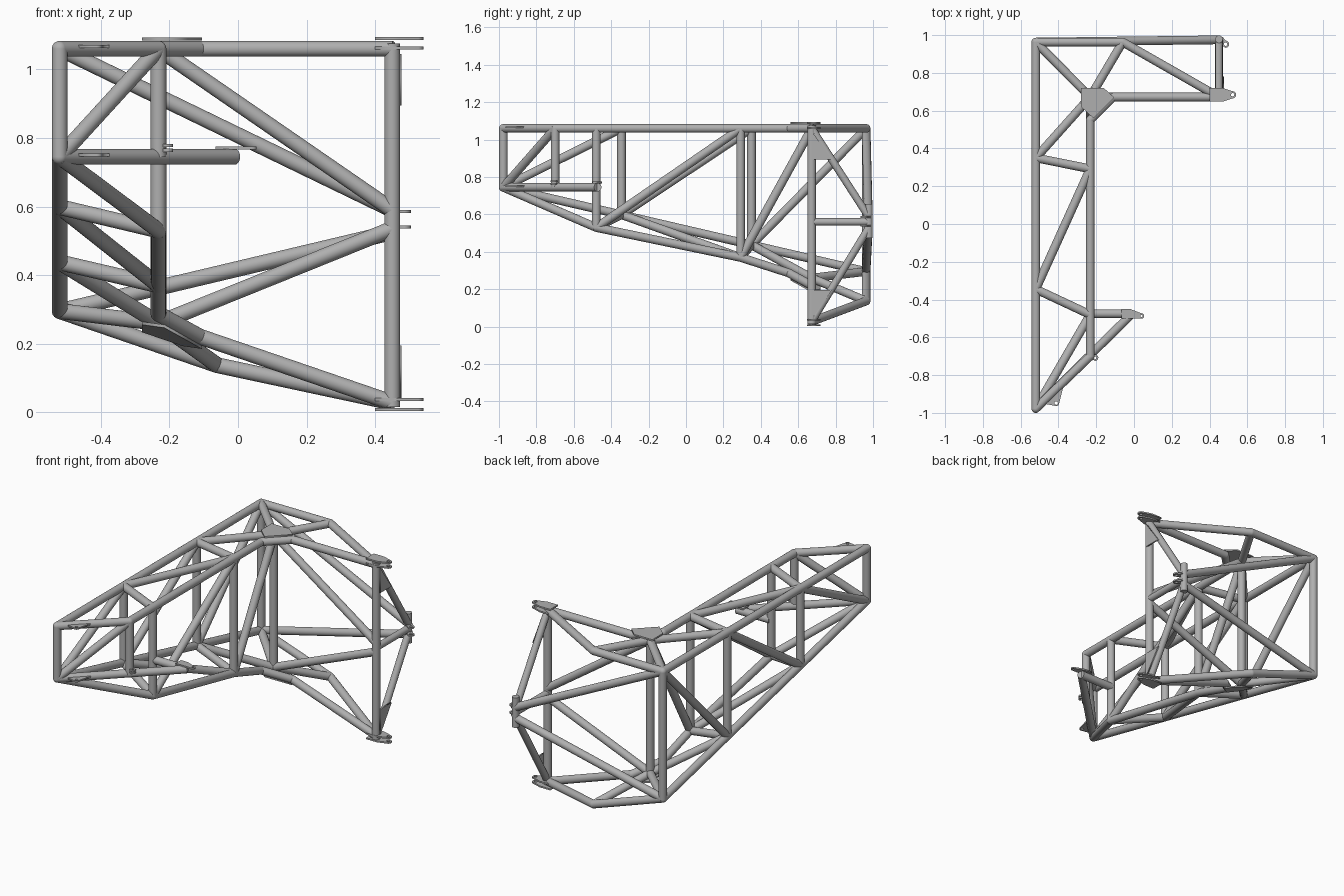
import bpy, bmesh
from math import sin, cos, pi, radians
from mathutils import Vector, Matrix

cube = bpy.data.objects.get("Cube")
if cube:
    bpy.data.objects.remove(cube, do_unlink=True)

steel = bpy.data.materials.new("grey steel")
steel.use_nodes = True
GREY = (0.43, 0.43, 0.43, 1)
steel.diffuse_color = GREY
steel.node_tree.nodes["Principled BSDF"].inputs["Base Color"].default_value = GREY

R = 0.023       # tube radius
THICK = 0.009   # plate thickness


def add_object(name, mesh):
    mesh.materials.clear()
    mesh.materials.append(steel)
    obj = bpy.data.objects.new(name, mesh)
    bpy.context.collection.objects.link(obj)
    return obj


def tubes(name, *paths, radius=R):
    """Round tubes along each path, with a ball at every bend."""
    bm = bmesh.new()
    for path in paths:
        pts = [Vector(p) for p in path]
        for a, b in zip(pts, pts[1:]):
            d = b - a
            m = Matrix.Translation((a + b) / 2) @ d.to_track_quat('Z', 'Y').to_matrix().to_4x4()
            bmesh.ops.create_cone(bm, cap_ends=True, segments=24, radius1=radius,
                                  radius2=radius, depth=d.length, matrix=m)
        for p in pts[1:-1]:
            bmesh.ops.create_uvsphere(bm, u_segments=24, v_segments=12, radius=radius,
                                      matrix=Matrix.Translation(p))
    mesh = bpy.data.meshes.new(name)
    bm.to_mesh(mesh)
    bm.free()
    obj = add_object(name, mesh)
    bpy.ops.object.select_all(action='DESELECT')
    obj.select_set(True)
    bpy.context.view_layer.objects.active = obj
    bpy.ops.object.shade_smooth_by_angle(angle=radians(40))


def circle(c, r, start=0, sweep=2 * pi, n=16):
    return [(c[0] + r * cos(start + sweep * i / n), c[1] + r * sin(start + sweep * i / n))
            for i in range(n + (sweep < 6))]


def plate(name, outline, matrix, hole=None, hole_radius=0.009):
    """Flat plate cut from an outline, with an optional bolt hole."""
    curve = bpy.data.curves.new(name, 'CURVE')
    curve.dimensions = '2D'
    curve.fill_mode = 'BOTH'
    curve.extrude = THICK / 2
    for loop in [outline] + ([circle(hole, hole_radius)] if hole else []):
        s = curve.splines.new('POLY')
        s.points.add(len(loop) - 1)
        for p, co in zip(s.points, loop):
            p.co = (co[0], co[1], 0, 1)
        s.use_cyclic_u = True
    temp = bpy.data.objects.new(name + " outline", curve)
    mesh = bpy.data.meshes.new_from_object(temp)
    bpy.data.objects.remove(temp)
    mesh.transform(matrix)
    add_object(name, mesh)


def at_height(z):
    return Matrix.Translation((0, 0, z))


# Frame stations
XO, XI, XP = -0.52, -0.232, 0.45
TOP, LOW, MID = 1.06, 0.745, 0.56
YF, YB, YC = -0.977, 0.963, 0.672


def outer(y, top):
    """Point on the outer side; its lower rail slopes down to the back."""
    return (XO, y, TOP if top else LOW - (y - YF) * 0.232)


front_top, front_low = outer(YF, True), outer(YF, False)
back_top, back_low = outer(YB, True), outer(YB, False)
o1, o2 = -0.345, 0.35
i1, i2 = -0.48, 0.292
inner_low = {i1: 0.53, i2: 0.37}


def inner(y, top):
    return (XI, y, TOP if top else inner_low[y])


post_top, post_low, post_mid = (XP, YC, TOP), (XP, YC, 0.028), (XP, YC, MID)
corner_top, corner_low = (XI, YC, TOP), (XI, YC, 0.26)
rear_top, rear_low = (-0.06, YB, TOP), (-0.06, YB, 0.137)
hub = (XP, 0.978, MID)
arm_end = (-0.01, -0.475, LOW)
arm_mid = (XI, -0.70, LOW)
nose_top = (XI, -0.70, TOP)

# Main chords
tubes("outer_side_loop", [back_top, front_top, front_low, back_low, back_top, front_top])
tubes("inner_top_rail", [front_top, nose_top, (XI, 0.55, TOP), (-0.11, YC, TOP), post_top])
tubes("inner_bottom_rail", [front_low, inner(i1, False), inner(i2, False),
                            (XI, 0.55, 0.287), (-0.11, YC, 0.22), post_low])
tubes("rear_top_rail", [back_top, rear_top, post_top])
tubes("rear_bottom_rail", [back_low, rear_low, post_low])

# Uprights
tubes("outer_posts", *[[outer(y, False), outer(y, True)] for y in (o1, o2)])
tubes("inner_posts", *[[inner(y, False), inner(y, True)] for y in (i1, i2)],
      [arm_mid, nose_top], [corner_low, corner_top])
tubes("hinge_post", [(XP, YC, 0.015), (XP, YC, 1.075)])

# Side diagonals
tubes("outer_side_diagonals", [front_low, outer(o1, True)],
      [outer(o1, False), outer(o2, True)], [outer(o2, False), back_top])
tubes("inner_side_diagonals", [front_low, nose_top],
      [inner(i1, False), inner(i2, True)], [inner(i2, False), corner_top])

# Cross bracing between the two sides, top and bottom
for top, label in ((True, "top"), (False, "bottom")):
    corner = corner_top if top else corner_low
    tubes(label + "_cross_braces",
          [inner(i1, top), outer(o1, top), inner(i2, top), outer(o2, top), corner],
          [back_top if top else back_low, corner, rear_top if top else rear_low])

# Hinge end bracing
tubes("hinge_post_braces", [corner_top, (XP, YC, 0.59)], [corner_low, (XP, YC, 0.535)])
tubes("rear_braces", [back_top, (XP, 0.975, 0.59)], [back_low, (XP, 0.975, 0.525)])
tubes("hub_braces", [post_top, (XP, 0.975, 0.59)], [post_low, (XP, 0.975, 0.525)],
      [post_mid, hub], radius=0.02)
tubes("hub_stub", [(XP, 0.978, 0.475), (XP, 0.978, 0.655)], radius=0.02)

# Side arm
tubes("side_arm", [front_low, arm_end], [(XI, -0.475, LOW), arm_end])

# Corner gusset plates
gusset = [(-0.28, 0.72), (-0.16, 0.72), (-0.105, 0.67), (-0.215, 0.56), (-0.28, 0.62)]
plate("top_corner_plate", gusset, at_height(1.089))
slope = Matrix(((1, 0, 0, 0), (0, 1, 0, 0), (-0.34, -0.22, 1, 0.301), (0, 0, 0, 1)))
plate("bottom_corner_plate", gusset, slope)

# Hinge lugs in pairs
tip = (0.522, 0.684)
lug = [(0.40, 0.72), (0.40, 0.648), (0.47, 0.648)] + circle(tip, 0.019, -pi / 2, pi) + [(0.47, 0.72)]
for end, heights in (("top", (1.062, 1.09)), ("bottom", (0.0085, 0.037))):
    for n, z in enumerate(heights):
        plate(f"{end}_hinge_lug_{n + 1}", lug, at_height(z), tip)

# Triangular gussets on the hinge post
side = Matrix(((0, 0, 1, 0.473), (1, 0, 0, 0), (0, 1, 0, 0), (0, 0, 0, 1)))
plate("top_post_gusset", [(YC, 1.045), (YC, 0.895), (0.78, 0.895)], side)
plate("bottom_post_gusset", [(YC, 0.04), (YC, 0.195), (0.78, 0.195)], side)

# Hub lugs
tip = (0.485, 0.952)
for n, z in enumerate((0.54, 0.586)):
    plate(f"hub_lug_{n + 1}", [(0.445, 0.985), (0.455, 0.95)] + circle(tip, 0.019, -pi / 2, pi)
          + [(0.47, 0.99)], at_height(z), tip)

# Nose lugs
tip = (-0.412, -0.948)
for label, z in (("upper", 1.067), ("lower", 0.75)):
    plate(label + "_nose_lug", [(-0.48, -0.95)] + circle(tip, 0.016, -pi / 2, pi / 2)
          + [(-0.37, -0.845)], at_height(z), tip)

# Arm lugs
tip = (0.04, -0.487)
plate("arm_end_lug", [(-0.065, -0.45), (-0.065, -0.50), (0.0, -0.50)]
      + circle(tip, 0.014, -pi / 2, pi) + [(-0.02, -0.45)], at_height(0.771), tip, 0.006)
tip = (-0.206, -0.708)
for n, z in enumerate((0.764, 0.778)):
    plate(f"arm_middle_lug_{n + 1}", [(-0.225, -0.715)] + circle(tip, 0.017, -pi / 2, pi)
          + [(-0.225, -0.68)], at_height(z), tip, 0.007)
